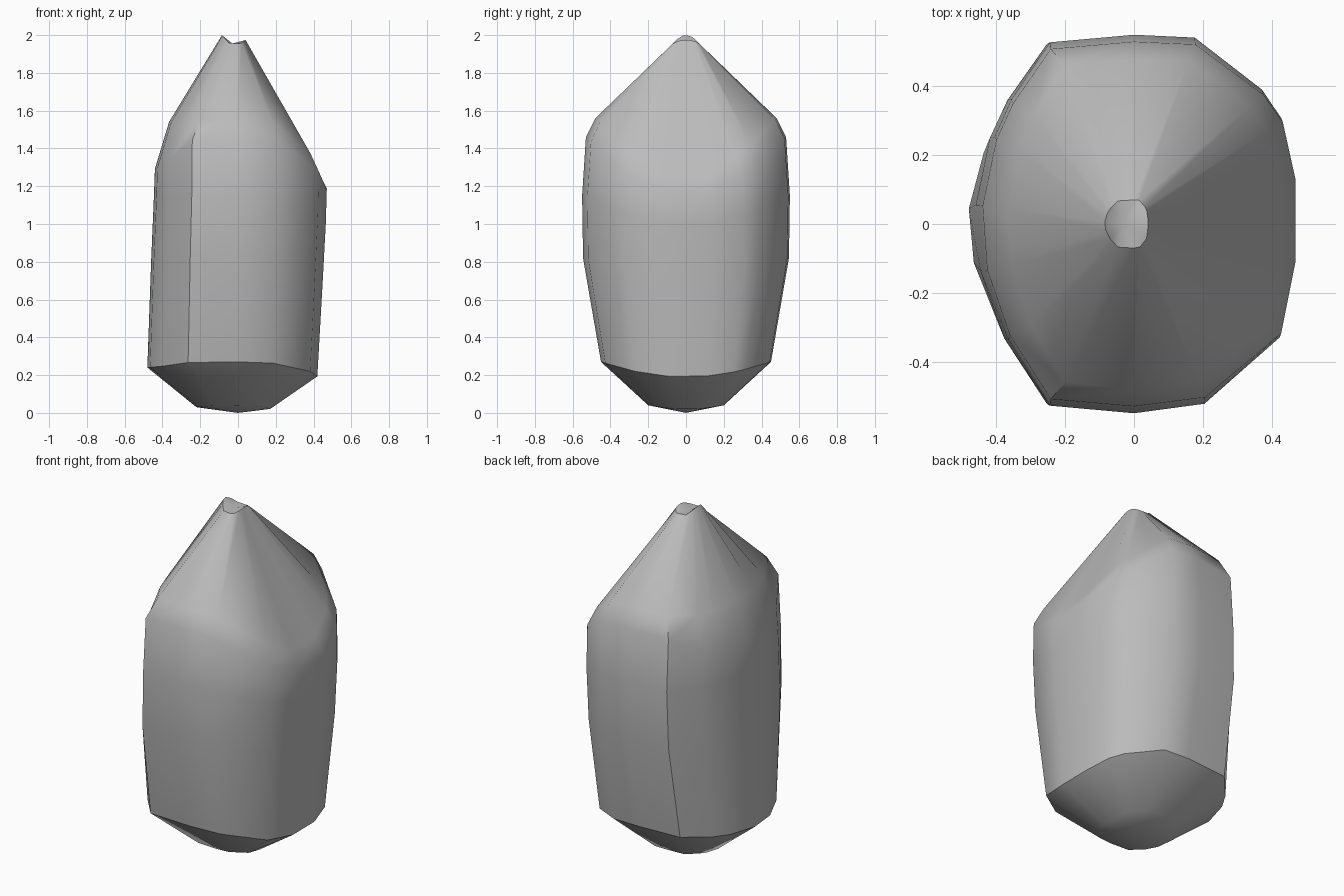
import bpy, bmesh, math

cube = bpy.data.objects.get("Cube")
if cube:
    bpy.data.objects.remove(cube, do_unlink=True)

mat = bpy.data.materials.new("mid grey stone")
mat.use_nodes = True
colour = (0.5, 0.5, 0.5, 1.0)
mat.diffuse_color = colour
mat.node_tree.nodes["Principled BSDF"].inputs["Base Color"].default_value = colour

# Plan outline of the crystal, counter-clockwise, as fractions of the half widths
outline = [(1, -.2), (1, .24), (.92, .56), (.8, .71), (.38, .985), (0, 1),
           (-.55, .96), (-.8, .66), (-.91, .46), (-1, .1), (-.97, -.25),
           (-.82, -.61), (-.55, -.96), (0, -1), (.44, -.95), (.91, -.6)]

# Rings: half width at -x, +x and y, then height at -x, +x and front/back
rings = [(.22, .17, .20, .03, .02, .04),      # lower facet
         (.48, .42, .45, .24, .19, .27),      # base edge
         (.46, .45, .545, .80, .72, .82),     # lower body
         (.445, .465, .55, 1.15, 1.0, 1.15),  # upper body
         (.44, .47, .53, 1.29, 1.17, 1.46),   # shoulder
         (.365, .42, .48, 1.54, 1.26, 1.56),  # shoulder top
         (.085, .04, .07, 2.0, 1.975, 1.955)] # broken tip


def ring_point(ring, u, v):
    left, right, depth, z_left, z_right, z_front = ring
    side_z = z_right + (z_left - z_right) * (1 - u) / 2
    blend = v * v
    return (u * (right if u > 0 else left), v * depth,
            side_z * (1 - blend) + z_front * blend)


# Crystal body: loft the rings and close both ends
bm = bmesh.new()
loops = [[bm.verts.new(ring_point(r, u, v)) for u, v in outline] for r in rings]
n = len(outline)
for low, high in zip(loops, loops[1:]):
    for i in range(n):
        j = (i + 1) % n
        bm.faces.new((low[i], low[j], high[j], high[i]))
for loop, centre in ((loops[0], (0, 0, 0)), (loops[-1], (-.03, 0, 1.955))):
    hub = bm.verts.new(centre)
    for i in range(n):
        bm.faces.new((loop[i], loop[(i + 1) % n], hub))
bmesh.ops.recalc_face_normals(bm, faces=bm.faces)

# Soft facets with crisp base and tip edges
for face in bm.faces:
    face.smooth = True
for edge in bm.edges:
    edge.smooth = edge.calc_face_angle(0) < math.radians(45)
for loop in (loops[1], loops[-1]):
    for i in range(n):
        bm.edges.get((loop[i], loop[(i + 1) % n])).smooth = False

mesh = bpy.data.meshes.new("crystal")
bm.to_mesh(mesh)
bm.free()
mesh.materials.append(mat)
bpy.context.collection.objects.link(bpy.data.objects.new("crystal", mesh))
